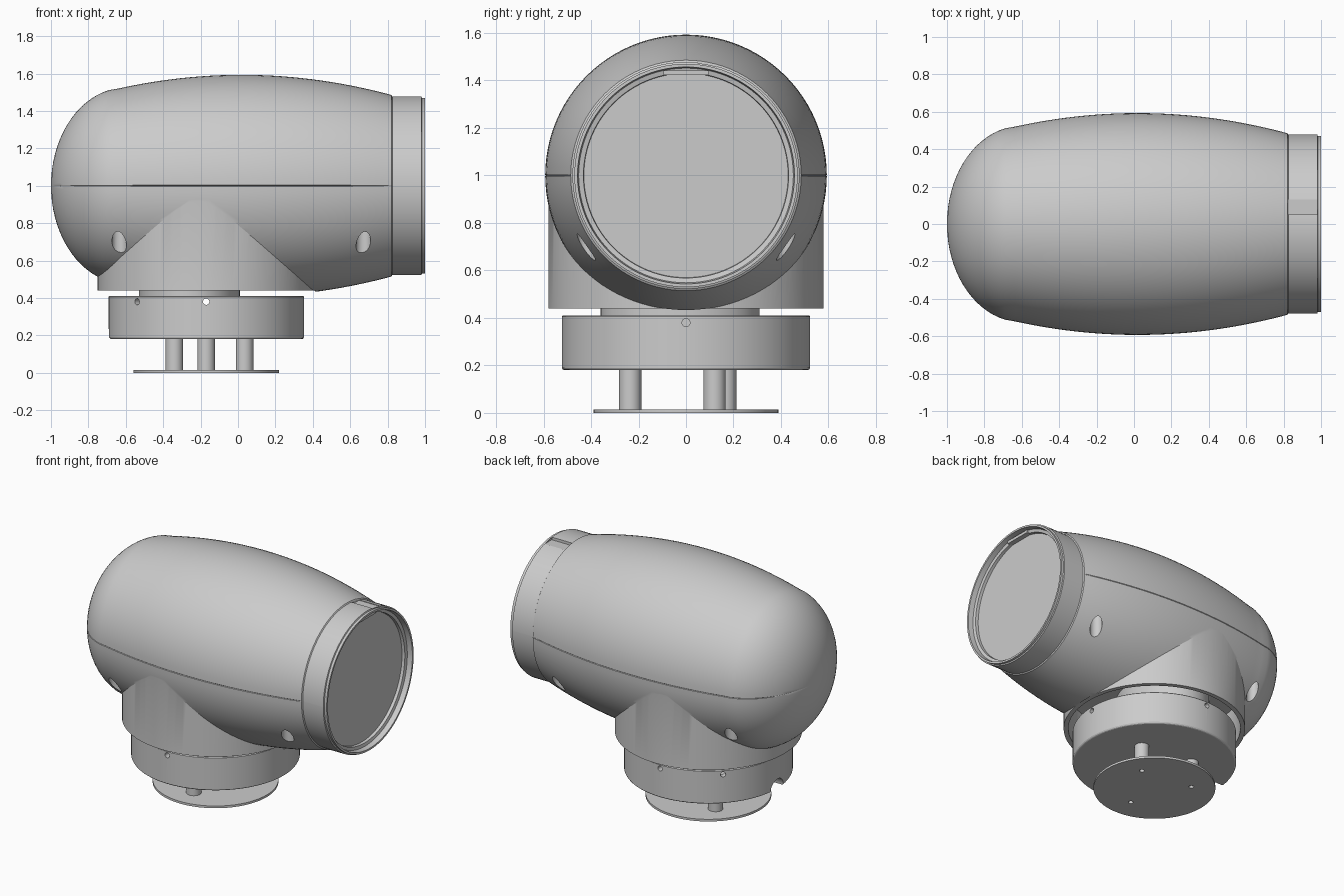
import bpy, bmesh
from math import pi, cos, sin, sqrt, radians
from mathutils import Matrix, Vector

if "Cube" in bpy.data.objects:
    bpy.data.objects.remove(bpy.data.objects["Cube"])

CX = -0.17  # centre of the mount


def finish(name, bm):
    bmesh.ops.recalc_face_normals(bm, faces=bm.faces)
    me = bpy.data.meshes.new(name)
    bm.to_mesh(me)
    bm.free()
    ob = bpy.data.objects.new(name, me)
    bpy.context.collection.objects.link(ob)
    return ob


def lathe(name, profile, matrix, angles, radius_scale=lambda h, a: 1.0):
    """Revolve (radius, height) points about local z; profile starts and ends on the axis."""
    bm = bmesh.new()
    rings = []
    for r, h in profile:
        if r < 1e-6:
            rings.append([bm.verts.new(matrix @ Vector((0, 0, h)))])
        else:
            rings.append([bm.verts.new(matrix @ Vector((r * radius_scale(h, a) * cos(a),
                                                        r * radius_scale(h, a) * sin(a), h)))
                          for a in angles])
    n = len(angles)
    for p, q in zip(rings, rings[1:]):
        for i in range(n):
            j = (i + 1) % n
            if len(p) == 1:
                bm.faces.new((p[0], q[i], q[j]))
            elif len(q) == 1:
                bm.faces.new((p[i], q[0], p[j]))
            else:
                bm.faces.new((p[i], q[i], q[j], p[j]))
    return finish(name, bm)


def cylinder(name, x, y, z0, z1, r, seg=96, ry=None):
    bm = bmesh.new()
    m = Matrix.Translation((x, y, (z0 + z1) / 2)) @ Matrix.Diagonal((1, (ry or r) / r, 1, 1))
    bmesh.ops.create_cone(bm, cap_ends=True, segments=seg, radius1=r, radius2=r,
                          depth=z1 - z0, matrix=m)
    return finish(name, bm)


def box(name, x0, x1, y0, y1, z0, z1):
    bm = bmesh.new()
    m = Matrix.Translation(((x0 + x1) / 2, (y0 + y1) / 2, (z0 + z1) / 2))
    bmesh.ops.create_cube(bm, size=1, matrix=m @ Matrix.Diagonal((x1 - x0, y1 - y0, z1 - z0, 1)))
    return finish(name, bm)


def combine(ob, other, op='DIFFERENCE'):
    """Apply a boolean and remove the helper."""
    mod = ob.modifiers.new("bool", 'BOOLEAN')
    mod.operation, mod.solver, mod.object = op, 'EXACT', other
    bpy.context.view_layer.objects.active = ob
    bpy.ops.object.modifier_apply(modifier=mod.name)
    bpy.data.objects.remove(other, do_unlink=True)


EVEN = [2 * pi * i / 96 for i in range(96)]

# Housing: rounded tail, barrel, collar and recessed window, with a fine seam each side
profile = []
for i in range(17):
    t = 1.343 * i / 16
    profile.append((0.525 * sin(t), -0.6 - 0.4 * cos(t)))
for i in range(1, 29):
    x = -0.69 + 1.51 * i / 28
    profile.append((0.593 - 0.168 * (x - 0.02) ** 2, x))
profile += [(0.478, 0.825), (0.478, 0.98), (0.47, 0.983), (0.47, 1.0), (0.457, 1.0),
            (0.452, 0.965), (0.432, 0.96), (0.43, 0.94), (0, 0.94)]
seam = [-0.005, 0.005, pi - 0.005, pi + 0.005]
to_x = Matrix(((0, 0, 1, 0), (1, 0, 0, 0), (0, 1, 0, 1), (0, 0, 0, 1)))


def seam_scale(h, a):
    return 0.994 if h < 0.82 and abs(sin(a)) < 1e-4 else 1.0


housing = lathe("housing", profile, to_x, sorted(EVEN + seam), seam_scale)

# Neck sleeve merged into the housing, flat and hollow underneath
combine(housing, cylinder("neck", CX, 0, 0.44, 0.98, 0.58, 128), 'UNION')
combine(housing, cylinder("neck_trim", CX, 0, 0.3, 0.44, 0.585, 120))
combine(housing, cylinder("neck_cavity", CX, 0, 0.42, 0.72, 0.55))

# Vertical screw wells under the barrel
for x in (-0.635, 0.67):
    for y in (-0.42, 0.42):
        combine(housing, cylinder("screw_well", x, y, 0.4, 0.9, 0.039, 32))

# Keyway on the collar
combine(housing, box("keyway", 0.824, 0.981, 0.05, 0.13, 1.457, 1.55))

# Retaining tab inside the window rim
tab = box("window_tab", 0.935, 0.975, -0.095, 0.095, 1.422, 1.442)

# Swivel column in the gap between neck and base
column = cylinder("swivel_column", -0.26, -0.025, 0.4, 0.74, 0.27, 64, 0.335)

# Base cup with rounded lower edge and open top
cup = [(0, 0.18), (0.513, 0.18), (0.519, 0.183), (0.523, 0.19), (0.523, 0.405),
       (0.519, 0.41), (0.485, 0.41), (0.485, 0.215), (0, 0.215)]
base = lathe("base_cup", cup, Matrix.Translation((CX, 0, 0)), EVEN)

# Radial screw holes round the cup
for deg in (0, 90, 135, 225, 270):
    hole = cylinder("radial_hole", 0, 0, 0.4, 0.6, 0.017, 24)
    hole.data.transform(Matrix.Translation((CX, 0, 0.38)) @ Matrix.Rotation(radians(deg), 4, 'Z')
                        @ Matrix.Rotation(pi / 2, 4, 'Y'))
    combine(base, hole)

# Cable notch at the rear lower edge
notch = cylinder("cable_notch", 0, 0, -0.1, 0.1, 0.07, 32)
notch.data.transform(Matrix.Translation((CX - 0.52, 0, 0.18)) @ Matrix.Rotation(pi / 2, 4, 'Y'))
combine(base, notch)

# Standoffs and mounting plate with screw holes
plate = cylinder("mounting_plate", CX, 0, 0, 0.015, 0.39)
parts = [housing, tab, column, base, plate]
for x, y in ((-0.17, -0.235), (0.035, 0.12), (-0.34, 0.165)):
    post = cylinder("standoff", x, y, 0.015, 0.185, 0.047, 40)
    combine(post, cylinder("bore", x, y, 0.0, 0.12, 0.016, 24))
    combine(plate, cylinder("bore", x, y, -0.05, 0.05, 0.016, 24))
    parts.append(post)

# Smooth shading with crisp edges
bpy.ops.object.select_all(action='DESELECT')
for ob in parts:
    ob.select_set(True)
bpy.context.view_layer.objects.active = housing
bpy.ops.object.shade_smooth_by_angle(angle=radians(25))
